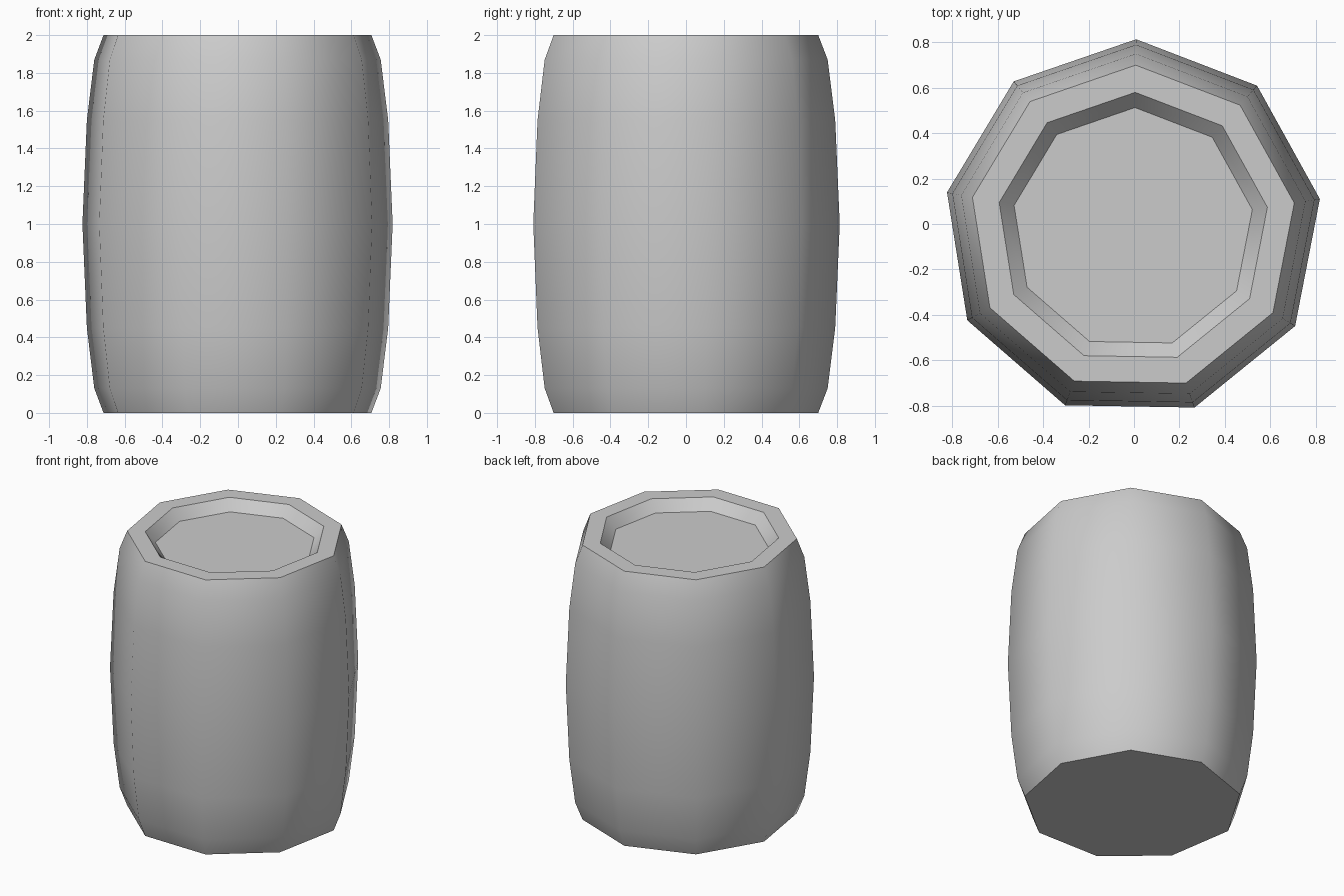
import bpy, bmesh, math

if "Cube" in bpy.data.objects:
    bpy.data.objects.remove(bpy.data.objects["Cube"])

SIDES = 9
CENTRE = (-0.005, -0.02)
START = math.radians(89)

# Barrel profile (radius, height): base, bulging wall, rim, sunken lid
PROFILE = [(0.72, 0), (0.77, 0.13), (0.81, 0.45), (0.834, 1), (0.81, 1.55),
           (0.77, 1.87), (0.72, 2), (0.60, 2), (0.533, 1.925)]


def ring(bm, radius, z):
    step = 2 * math.pi / SIDES
    return [bm.verts.new((CENTRE[0] + radius * math.cos(START + i * step),
                          CENTRE[1] + radius * math.sin(START + i * step), z))
            for i in range(SIDES)]


# Nine-sided barrel lofted through the rings
bm = bmesh.new()
rings = [ring(bm, r, z) for r, z in PROFILE]
for low, high in zip(rings, rings[1:]):
    for i in range(SIDES):
        j = (i + 1) % SIDES
        bm.faces.new((low[i], low[j], high[j], high[i]))

# Flat base and lid
bm.faces.new(rings[0][::-1])
bm.faces.new(rings[-1])

mesh = bpy.data.meshes.new("barrel")
bm.to_mesh(mesh)
bm.free()
barrel = bpy.data.objects.new("barrel", mesh)
bpy.context.collection.objects.link(barrel)

# Smooth wall, crisp rim and base edges
bpy.context.view_layer.objects.active = barrel
barrel.select_set(True)
bpy.ops.object.shade_smooth_by_angle(angle=math.radians(42))
